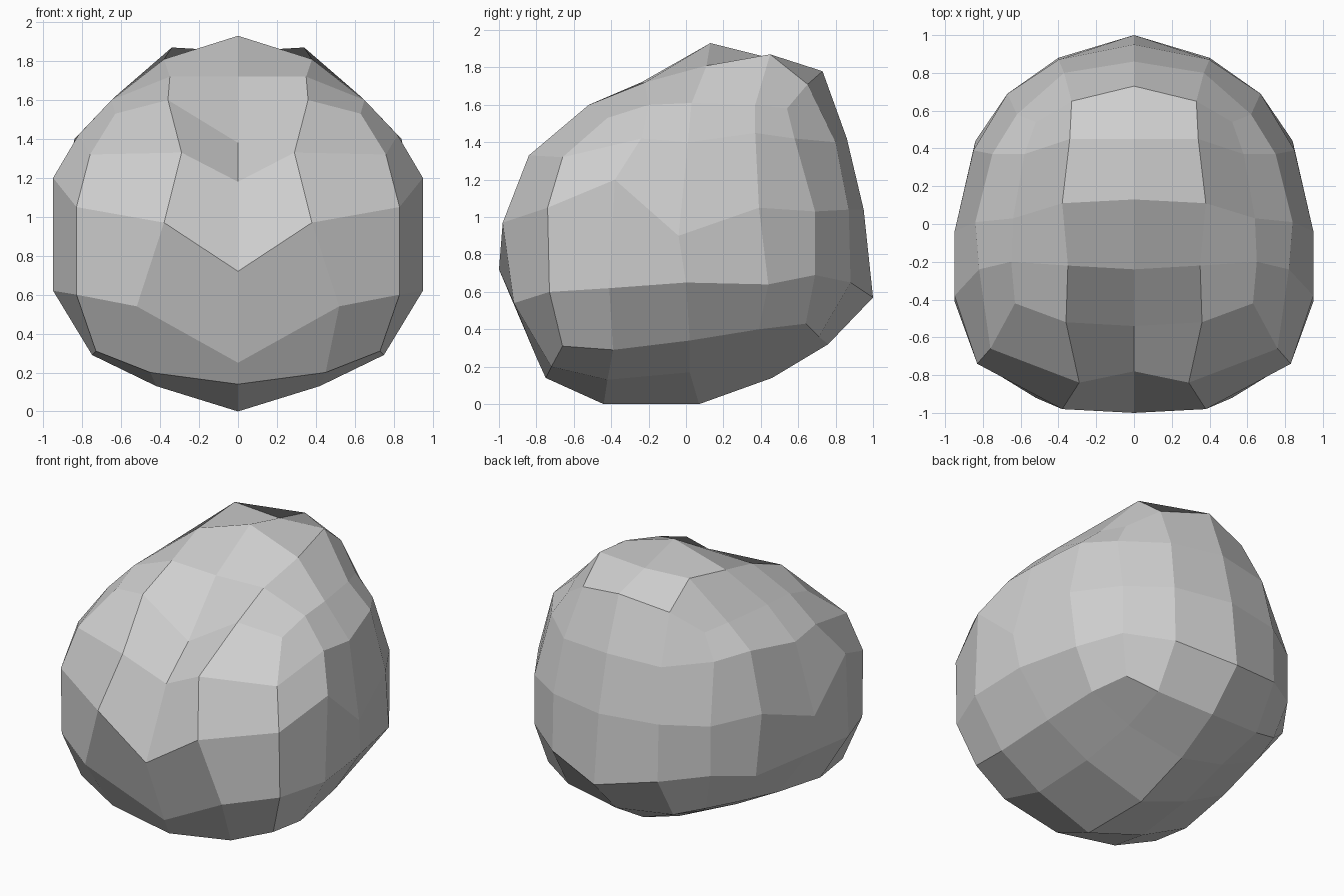
import bpy
import bmesh

cube = bpy.data.objects.get("Cube")
if cube:
    bpy.data.objects.remove(cube, do_unlink=True)

# Closed profiles run down the front, along the base, up the back, over the top.
# Middle profile (y, z), with a shallow groove on the upper front
middle_profile = [
    (-.54, 1.38), (-.78, 1.18), (-1, .72), (-.8, .25),
    (-.75, .14), (-.44, 0), (.07, 0), (.46, .14),
    (.76, .32), (1, .57), (.95, 1.04), (.86, 1.42),
    (.73, 1.78), (.45, 1.85), (.13, 1.93), (-.24, 1.72)]

# Shoulder profile (x, y, z)
shoulder_profile = [
    (.36, -.52, 1.6), (.29, -.84, 1.33), (.38, -.98, .97), (.52, -.92, .54),
    (.45, -.72, .2), (.42, -.42, .13), (.4, .02, .17), (.38, .4, .26),
    (.4, .71, .36), (.4, .88, .65), (.4, .87, 1.04), (.37, .8, 1.4),
    (.33, .65, 1.71), (.34, .45, 1.87), (.38, .11, 1.81), (.35, -.22, 1.72)]

# Rim of the side cap (x, y, z)
rim_profile = [
    (.63, -.42, 1.53), (.76, -.66, 1.32), (.83, -.74, 1.05), (.83, -.73, .6),
    (.73, -.66, .31), (.75, -.39, .29), (.72, .02, .34), (.67, .39, .4),
    (.6, .64, .43), (.67, .69, .69), (.67, .69, 1.03), (.62, .58, 1.42),
    (.52, .54, 1.58), (.58, .37, 1.6), (.64, .03, 1.61), (.65, -.2, 1.6)]

# Inner points of the side cap, in rows from top to bottom, front to back
side_bulge = [
    [(.82, -.24, 1.42), (.84, .01, 1.4), (.75, .37, 1.45)],
    [(.95, -.38, 1.2), (.95, -.04, .9), (.85, .39, 1.05)],
    [(.95, -.41, .62), (.93, 0, .65), (.84, .44, .64)]]


def add_ring(bm, points):
    return [bm.verts.new(p) for p in points]


def bridge_rings(bm, inner, outer):
    count = len(inner)
    for i in range(count):
        k = (i + 1) % count
        bm.faces.new((inner[i], inner[k], outer[k], outer[i]))


def fill_side(bm, rim, inner_rows):
    """Fill the rim with a square grid of quads."""
    size = len(rim) // 4
    rows = [[rim[-j % len(rim)] for j in range(size + 1)]]
    for i, inner in enumerate(inner_rows, 1):
        rows.append([rim[i]] + add_ring(bm, inner) + [rim[3 * size - i]])
    rows.append(rim[size:2 * size + 1])
    for upper, lower in zip(rows, rows[1:]):
        for j in range(size):
            bm.faces.new((upper[j], upper[j + 1], lower[j + 1], lower[j]))


# Half of the boulder: two lofted bands and a rounded side
bm = bmesh.new()
middle = add_ring(bm, [(0, y, z) for y, z in middle_profile])
shoulder = add_ring(bm, shoulder_profile)
rim = add_ring(bm, rim_profile)
bridge_rings(bm, middle, shoulder)
bridge_rings(bm, shoulder, rim)
fill_side(bm, rim, side_bulge)

# Mirror the half across the middle and weld the seam
half = bm.verts[:] + bm.edges[:] + bm.faces[:]
bmesh.ops.mirror(bm, geom=half, axis='X', merge_dist=0.001)
bmesh.ops.remove_doubles(bm, verts=bm.verts, dist=0.001)
bmesh.ops.recalc_face_normals(bm, faces=bm.faces)

mesh = bpy.data.meshes.new("boulder")
bm.to_mesh(mesh)
bm.free()
boulder = bpy.data.objects.new("boulder", mesh)
bpy.context.scene.collection.objects.link(boulder)

# Plain stone grey
stone = bpy.data.materials.new("stone_grey")
stone.use_nodes = True
colour = (.62, .62, .62, 1)
stone.diffuse_color = colour
stone.node_tree.nodes["Principled BSDF"].inputs["Base Color"].default_value = colour
mesh.materials.append(stone)
